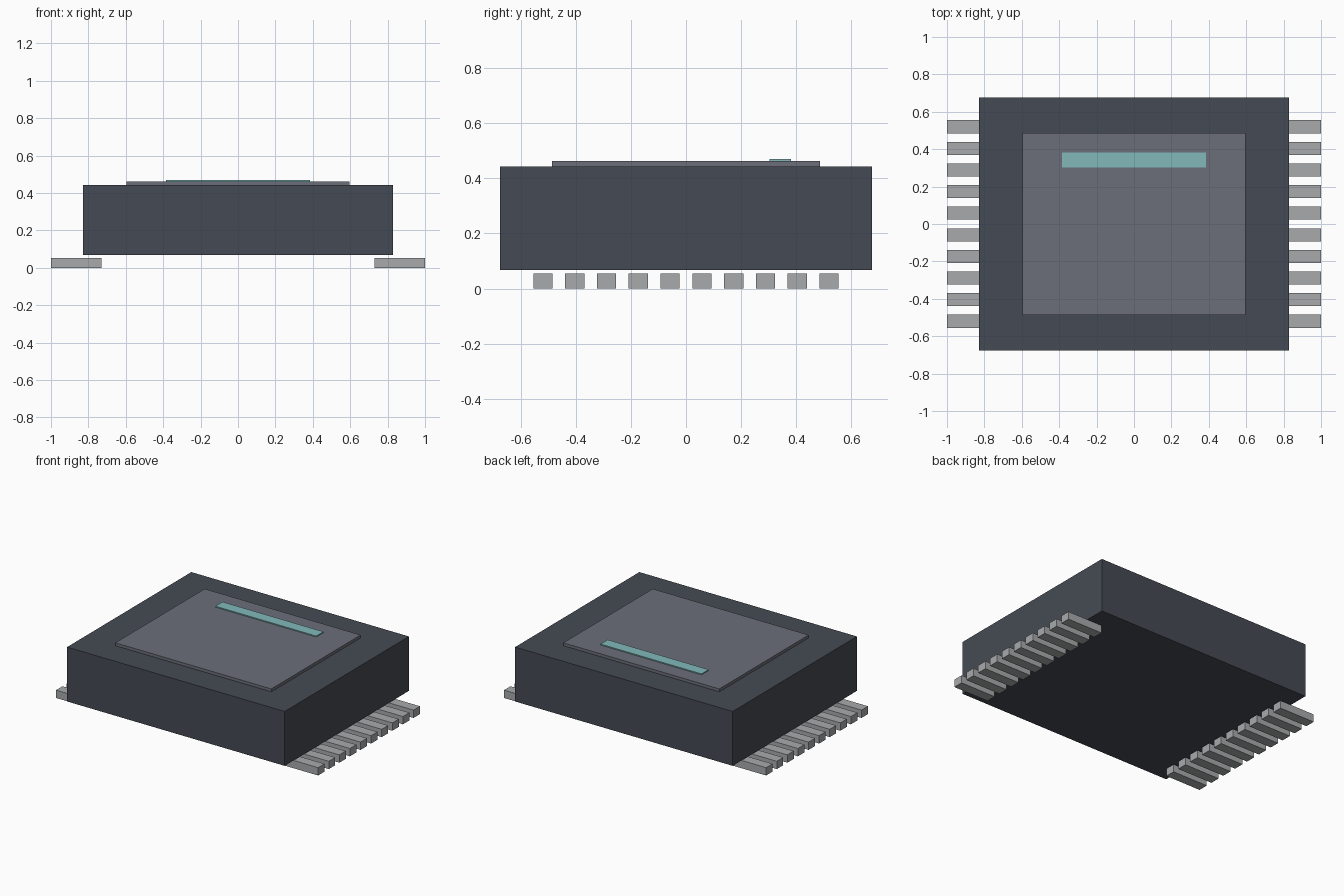
import bpy

cube = bpy.data.objects.get("Cube")
if cube:
    bpy.data.objects.remove(cube, do_unlink=True)


def material(name, rgb):
    """Make a flat material from 0-255 display values."""
    color = [((c / 255 + 0.055) / 1.055) ** 2.4 for c in rgb] + [1]
    mat = bpy.data.materials.new(name)
    mat.use_nodes = True
    mat.diffuse_color = color
    mat.node_tree.nodes["Principled BSDF"].inputs["Base Color"].default_value = color
    return mat


def box(name, mat, low, high):
    """Add a box spanning two opposite corners."""
    center = [(a + b) / 2 for a, b in zip(low, high)]
    bpy.ops.mesh.primitive_cube_add(size=1, location=center)
    obj = bpy.context.object
    obj.name = name
    obj.scale = [b - a for a, b in zip(low, high)]
    bpy.ops.object.transform_apply(location=False, rotation=False, scale=True)
    obj.data.materials.append(mat)
    return obj


charcoal = material("charcoal", (69, 74, 83))
slate = material("slate grey", (107, 111, 121))
teal = material("pale teal", (130, 185, 187))
metal = material("pin metal", (168, 170, 172))

# Package body, raised lid and marker stripe
box("body", charcoal, (-0.83, -0.677, 0.068), (0.83, 0.677, 0.443))
box("lid_plate", slate, (-0.595, -0.487, 0.443), (0.595, 0.487, 0.463))
box("marker_stripe", teal, (-0.385, 0.303, 0.463), (0.385, 0.381, 0.47))

# Rows of flat pins along both sides
PINS, PITCH, HALF = 10, 0.1155, 0.035
for side, label in ((-1, "right"), (1, "left")):
    x0, x1 = sorted((side * 0.73, side * 1.0))
    for i in range(PINS):
        y = (i - (PINS - 1) / 2) * PITCH
        box(f"{label}_pin_{i + 1}", metal, (x0, y - HALF, 0), (x1, y + HALF, 0.054))
